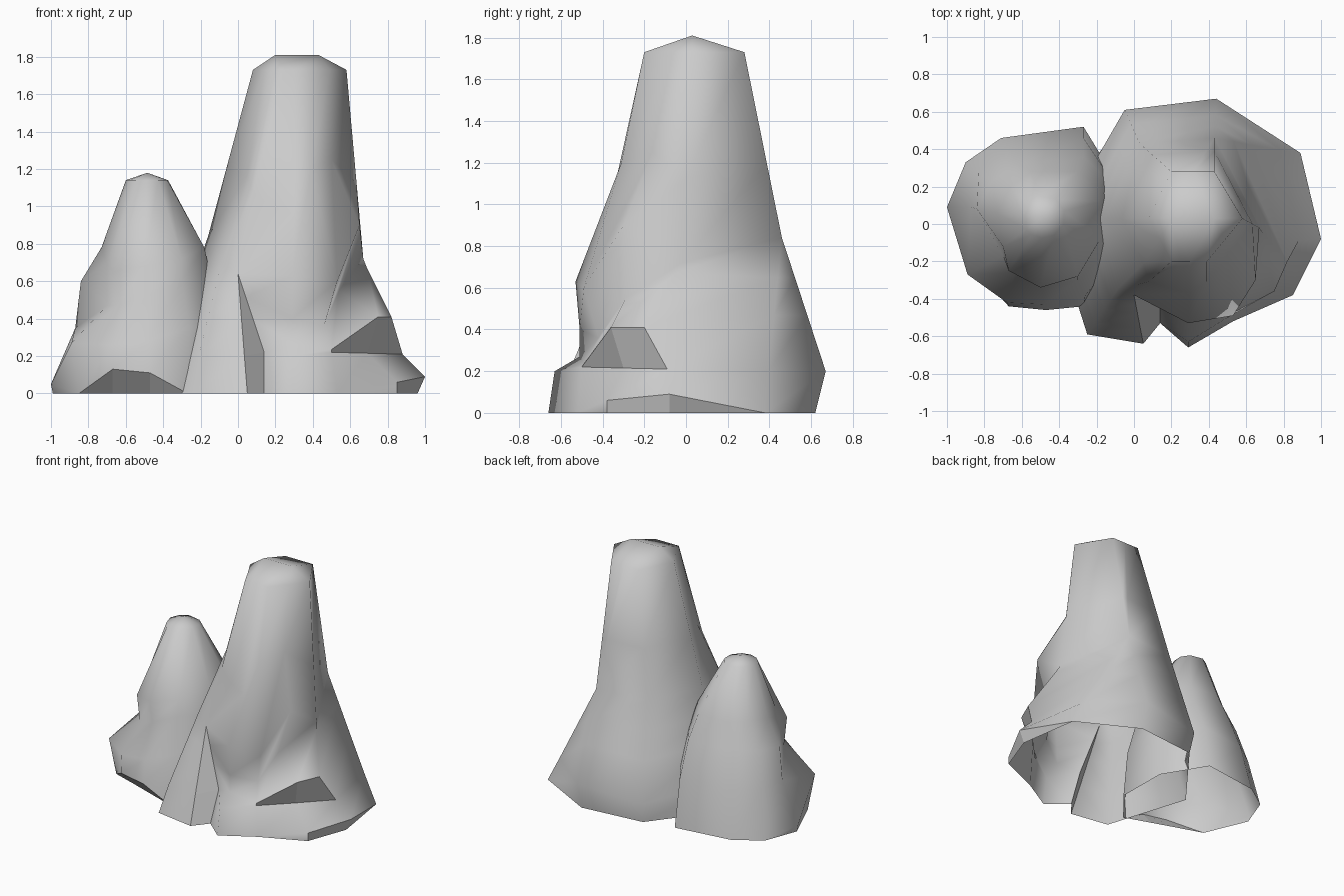
import bpy
import bmesh
from mathutils import Vector

if "Cube" in bpy.data.objects:
    bpy.data.objects.remove(bpy.data.objects["Cube"], do_unlink=True)

stone = bpy.data.materials.new("grey_stone")
stone.use_nodes = True
colour = (0.6, 0.6, 0.6, 1)
stone.diffuse_color = colour
stone.node_tree.nodes["Principled BSDF"].inputs["Base Color"].default_value = colour


def ring(height, *points):
    """Corner points at one height; a third value overrides the height."""
    return [Vector(p if len(p) == 3 else (*p, height)) for p in points]


def moved(points, corners, **places):
    """Copy of a ring with some named corners moved."""
    result = list(points)
    for corner, place in places.items():
        result[corners.index(corner)] = Vector(place)
    return result


def between(lower, upper, amount):
    """Ring blended from two others."""
    return [a.lerp(b, amount) for a, b in zip(lower, upper)]


def loft(name, rings, corners, facets):
    """Skin a smooth open-bottomed shell over the rings; facets are flat (ring, corner)."""
    bm = bmesh.new()
    loops = [[bm.verts.new(p) for p in points] for points in rings]
    for level, (low, high) in enumerate(zip(loops, loops[1:])):
        for i, corner in enumerate(corners):
            j = (i + 1) % len(corners)
            face = bm.faces.new((low[i], low[j], high[j], high[i]))
            face.smooth = (level, corner) not in facets
    bmesh.ops.remove_doubles(bm, verts=bm.verts, dist=0.002)
    mesh = bpy.data.meshes.new(name)
    bm.to_mesh(mesh)
    bm.free()
    mesh.materials.append(stone)
    rock = bpy.data.objects.new(name, mesh)
    bpy.context.collection.objects.link(rock)


# Tall spire: flared foot, cleft in front, bulge and valley above a ledge
tall = ["front_left", "cleft_left", "cleft_right", "front", "front_right",
        "right_front", "right", "right_back", "back", "back_left", "left"]
foot = ring(0, (-.25, -.59), (.05, -.64), (.14, -.53), (.29, -.66), (.53, -.52),
            (.85, -.38, .06), (1, -.08, .09), (.89, .38), (.44, .62), (-.04, .57),
            (-.45, .04))
sill = moved(foot, tall, right_front=(.85, -.38, 0), right=(.96, -.08, 0))
ledge = ring(.2, (-.21, -.53), (.034, -.559), (.14, -.43, .22), (.29, -.63), (.5, -.5, .22),
             (.69, -.3, .215), (.88, -.09, .21), (.78, .395), (.44, .67), (-.05, .61, .15),
             (-.38, .04))
waist = ring(.84, (-.09, -.35, .7), (0, -.38, .64), (0, -.38, .64), (.29, -.53, .63),
             (.53, -.49, .6), (.65, -.3, .9), (.67, -.02, .72), (.43, .46), (.43, .46),
             (.03, .43), (-.16, .03))
shoulder = ring(1.73, (.14, -.08), (.2, -.2), (.25, -.2), (.3, -.2), (.39, -.2),
                (.49, -.08), (.58, .03), (.43, .28), (.32, .28), (.2, .28), (.08, .03))
undercut = moved(between(ledge, waist, .42), tall, front=(.29, -.51, .27),
                 front_right=(.5, -.49, .235), right_front=(.75, -.36, .41),
                 right=(.82, -.2, .41))
valley = moved(between(ledge, waist, .7), tall, front=(.29, -.51, .4),
               front_right=(.46, -.42, .36), right_front=(.54, -.29, .55),
               right=(.69, -.05, .67))
neck = moved(between(waist, shoulder, .4), tall, front_left=(.05, -.21, 1.17),
             cleft_right=(.18, -.34, 1), front=(.3, -.37, .96), front_right=(.39, -.31, 1.2),
             right_front=(.5, -.16, 1.25))
crest = [Vector((.2 if p.x < .31 else .43, .03, 1.81)) for p in shoulder]

# Flat breaks: cleft wall, underside of the overhang, chipped lower edge
breaks = [(level, "cleft_left") for level in range(5)]
breaks += [(2, "front_right"), (2, "right_front")]
breaks += [(0, "right_front"), (0, "right")]
loft("tall_spire", [sill, foot, ledge, undercut, valley, waist, neck, shoulder, crest],
     tall, breaks)

# Short spire: skirt, pinch and bulge below a rounded tip
short = ["left_front", "front_left", "front", "front_right", "right_front",
         "right_back", "back_right", "back", "back_left", "left"]
hem = ring(0, (-.85, -.24), (-.67, -.44, .13), (-.47, -.46, .11), (-.27, -.44), (-.07, -.2),
           (-.075, .2), (-.27, .52), (-.71, .46), (-.9, .33), (-1, .09, .05))
base = moved(hem, short, front_left=(-.67, -.3, 0), front=(-.47, -.37, 0), left=(-.99, .09, 0))
skirt = ring(.35, (-.89, -.27, .27), (-.68, -.42, .26), (-.48, -.43, .28), (-.26, -.38),
             (-.09, -.18), (-.09, .19), (-.27, .46), (-.66, .4), (-.83, .28), (-.87, .09))
pinch = ring(.6, (-.7, -.17, .47), (-.64, -.26, .47), (-.49, -.33, .52), (-.3, -.3),
             (-.14, -.14), (-.14, .16), (-.27, .36), (-.62, .32), (-.76, .23), (-.84, .08))
bulge = ring(.78, (-.7, -.12, .7), (-.67, -.25, .65), (-.5, -.34, .68), (-.3, -.28, .72),
             (-.18, -.08), (-.18, .12), (-.3, .28), (-.55, .28), (-.66, .2), (-.73, .06))
apex = Vector((-.485, .04, 1.18))
tip = []
for p in bulge:
    outward = Vector((p.x - apex.x, p.y - apex.y, 0)).normalized()
    tip.append(apex + outward * .115 - Vector((0, 0, .04)))
chipped = [(0, c) for c in ("left_front", "front_left", "front")]
loft("short_spire", [base, hem, skirt, pinch, bulge, tip, [apex] * len(tip)], short, chipped)
